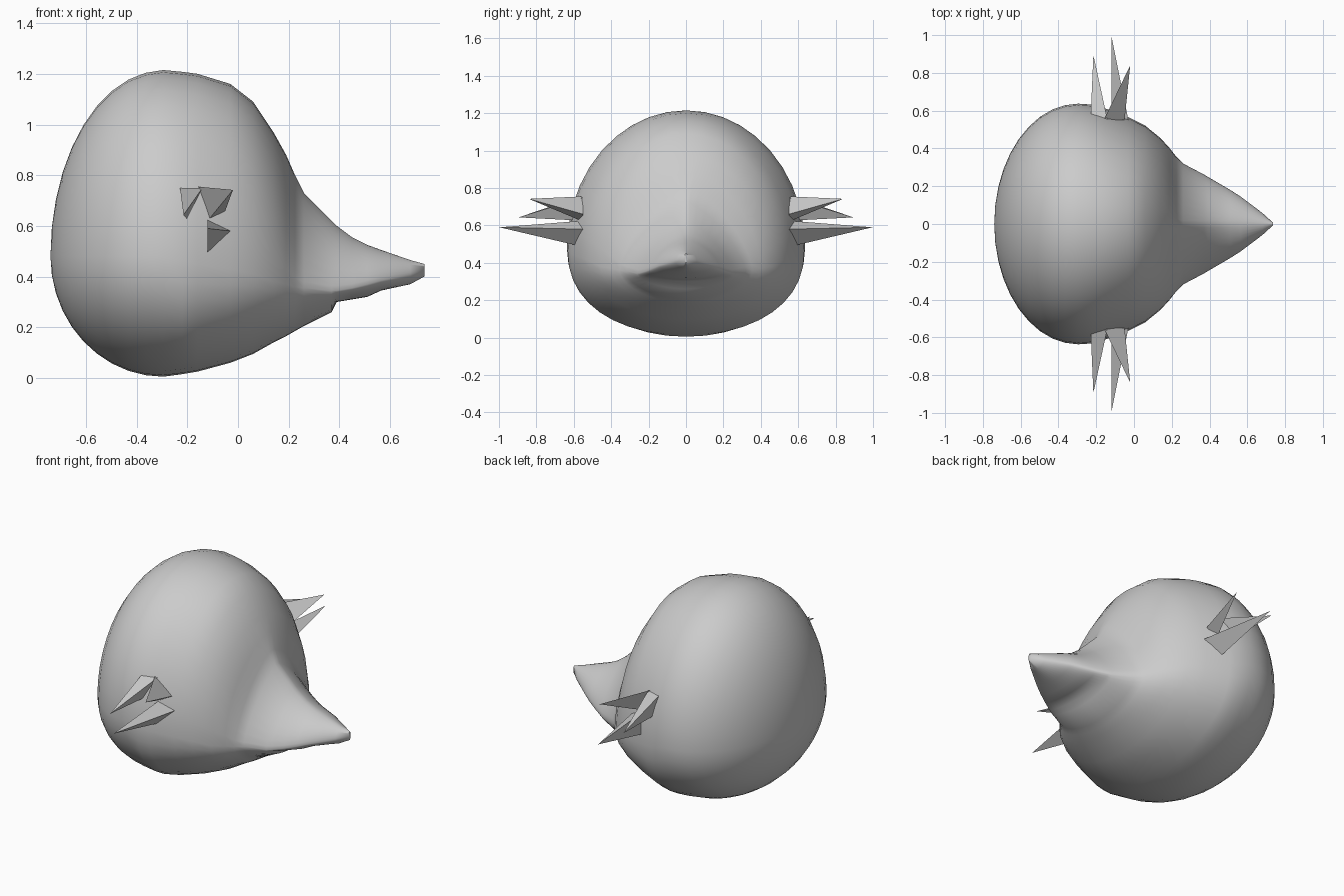
import bpy, bmesh, math

if "Cube" in bpy.data.objects:
    bpy.data.objects.remove(bpy.data.objects["Cube"])

SEG = 40
SEAM, MID = -0.295, 0.48


def ring(bm, x, top, bot, half, mid, p_top, p_bot):
    """Superellipse cross-section standing at x, widest at height mid."""
    verts = []
    for i in range(SEG):
        a = 2 * math.pi * i / SEG
        c, s = math.cos(a), math.sin(a)
        p = p_top if s >= 0 else p_bot
        h = top - mid if s >= 0 else mid - bot
        y = half * math.copysign(abs(c) ** (2 / p), c)
        z = mid + h * math.copysign(abs(s) ** (2 / p), s)
        verts.append(bm.verts.new((x, y, z)))
    return verts


def make_object(name, bm, angle):
    bmesh.ops.recalc_face_normals(bm, faces=bm.faces)
    mesh = bpy.data.meshes.new(name)
    bm.to_mesh(mesh)
    bm.free()
    obj = bpy.data.objects.new(name, mesh)
    bpy.context.collection.objects.link(obj)
    bpy.context.view_layer.objects.active = obj
    obj.select_set(True)
    bpy.ops.object.shade_smooth_by_angle(angle=math.radians(angle))
    obj.select_set(False)
    return obj


def loft(name, sections, back_tip):
    bm = bmesh.new()
    rings = [ring(bm, *s) for s in sections]
    for a, b in zip(rings, rings[1:]):
        for i in range(SEG):
            j = (i + 1) % SEG
            bm.faces.new((a[i], a[j], b[j], b[i]))
    tip = bm.verts.new(back_tip)
    for i in range(SEG):
        bm.faces.new((tip, rings[0][i], rings[0][(i + 1) % SEG]))
    bm.faces.new(rings[-1])
    return make_object(name, bm, 60)


# Rounded back of the skull, then the face tapering into the beak
sections = []
for k in range(1, 10):
    t = math.radians(90 - 9 * k)
    c = math.cos(t)
    sections.append((SEAM - 0.445 * math.sin(t), MID + 0.733 * c,
                     MID - 0.475 * c, 0.637 * c, MID, 2, 2))
# x, top, bottom, half width, widest height, upper and lower roundness
sections += [
    (SEAM, 1.215, 0.005, 0.637, 0.48, 2.0, 2.05),
    (-0.22, 1.208, 0.015, 0.632, 0.46, 2.0, 2.2),
    (-0.16, 1.20, 0.025, 0.615, 0.45, 2.0, 2.2),
    (-0.03, 1.16, 0.06, 0.565, 0.43, 2.0, 2.1),
    (0.06, 1.09, 0.095, 0.52, 0.41, 2.0, 2.0),
    (0.14, 0.97, 0.14, 0.455, 0.38, 2.0, 1.9),
    (0.19, 0.88, 0.165, 0.40, 0.37, 1.75, 1.9),
    (0.225, 0.80, 0.185, 0.355, 0.36, 1.45, 1.85),
    (0.26, 0.73, 0.205, 0.32, 0.355, 1.35, 1.8),
    (0.37, 0.62, 0.26, 0.262, 0.345, 1.4, 1.8),
    (0.39, 0.60, 0.30, 0.25, 0.345, 1.45, 1.9),
    (0.45, 0.555, 0.31, 0.215, 0.355, 1.5, 1.9),
    (0.51, 0.525, 0.32, 0.18, 0.37, 1.6, 1.9),
    (0.565, 0.505, 0.345, 0.145, 0.385, 1.7, 1.9),
    (0.68, 0.465, 0.37, 0.058, 0.41, 1.8, 1.9),
    (0.735, 0.45, 0.40, 0.008, 0.425, 2.0, 2.0),
]
loft("head_with_beak", sections, (-0.74, 0, MID))

# Three sharp cheek spikes per side: tip, then three base corners (x, z)
spikes = {
    "front": ((-0.02, 0.84, 0.742), ((-0.16, 0.755), (-0.12, 0.62), (-0.05, 0.66))),
    "rear": ((-0.215, 0.895, 0.643), ((-0.23, 0.76), (-0.14, 0.75), (-0.20, 0.625))),
    "lower": ((-0.12, 0.998, 0.59), ((-0.12, 0.485), (-0.03, 0.58), (-0.12, 0.625))),
}
for place, (tip, base) in spikes.items():
    for side, sign in (("left", 1), ("right", -1)):
        bm = bmesh.new()
        apex = bm.verts.new((tip[0], sign * tip[1], tip[2]))
        corners = [bm.verts.new((x, sign * 0.55, z)) for x, z in base]
        for i in range(3):
            bm.faces.new((apex, corners[i], corners[(i + 1) % 3]))
        make_object(f"{place}_cheek_spike_{side}", bm, 30)
